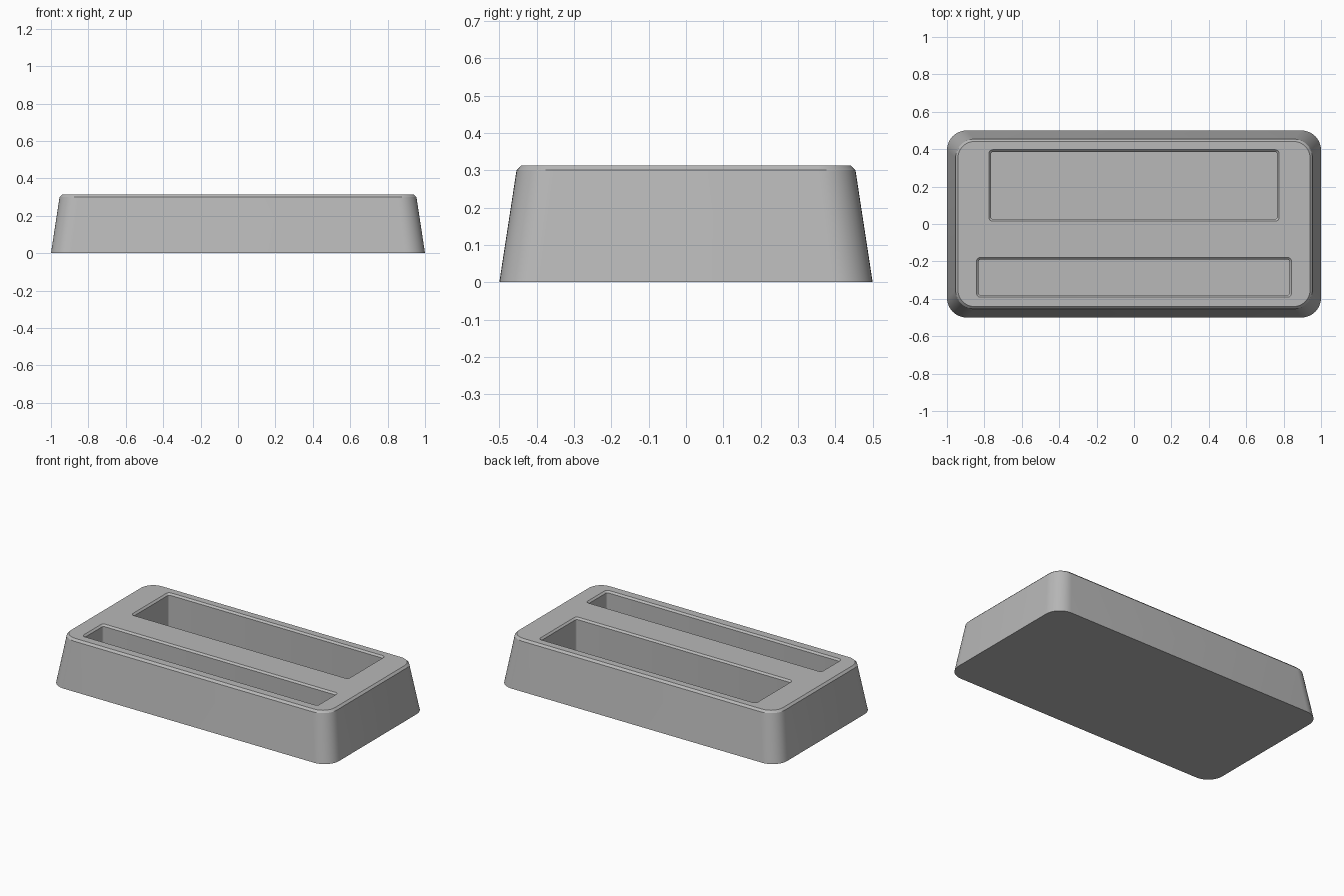
import bpy, bmesh, math

if "Cube" in bpy.data.objects:
    bpy.data.objects.remove(bpy.data.objects["Cube"])

FLOOR = 0.05    # height of the pocket floors
LIP = 0.30      # height where the rim chamfer begins
TOP = 0.313     # top of the block

grey = bpy.data.materials.new("plain grey")
grey.diffuse_color = (0.48, 0.48, 0.48, 1)
grey.use_nodes = True
grey.node_tree.nodes["Principled BSDF"].inputs["Base Color"].default_value = grey.diffuse_color


def rounded_rect(hx, hy, r, segments):
    """Counter-clockwise outline of a rounded rectangle."""
    points = []
    for i, (sx, sy) in enumerate([(1, 1), (-1, 1), (-1, -1), (1, -1)]):
        for k in range(segments + 1):
            a = math.pi / 2 * (i + k / segments)
            points.append((sx * (hx - r) + r * math.cos(a),
                           sy * (hy - r) + r * math.sin(a)))
    return points


def loft(name, rings, segments, center=(0, 0)):
    """Solid through stacked rounded rectangles (z, half x, half y, radius)."""
    bm = bmesh.new()
    loops = [[bm.verts.new((x + center[0], y + center[1], z))
              for x, y in rounded_rect(hx, hy, r, segments)]
             for z, hx, hy, r in rings]
    for low, high in zip(loops, loops[1:]):
        n = len(low)
        for i in range(n):
            j = (i + 1) % n
            bm.faces.new((low[i], low[j], high[j], high[i]))
    bm.faces.new(loops[0][::-1])
    bm.faces.new(loops[-1])
    mesh = bpy.data.meshes.new(name)
    bm.to_mesh(mesh)
    bm.free()
    mesh.materials.append(grey)
    obj = bpy.data.objects.new(name, mesh)
    bpy.context.collection.objects.link(obj)
    return obj


# tapered block with a chamfered rim
block = loft("block", [(0, 1.0, 0.5, 0.105),
                       (LIP, 0.954, 0.454, 0.10),
                       (TOP, 0.941, 0.441, 0.087)], 10)


# pocket cutters with a chamfered mouth
def pocket(name, hx, hy, y):
    c = 0.011
    cutter = loft(name, [(FLOOR, hx - c, hy - c, 0.012),
                         (TOP - c, hx - c, hy - c, 0.012),
                         (TOP, hx, hy, 0.02),
                         (TOP + 0.1, hx, hy, 0.02)], 4, (0, y))
    cutter.hide_render = True
    mod = block.modifiers.new(name, 'BOOLEAN')
    mod.operation = 'DIFFERENCE'
    mod.solver = 'EXACT'
    mod.object = cutter
    bpy.context.view_layer.objects.active = block
    bpy.ops.object.modifier_apply(modifier=name)
    bpy.data.objects.remove(cutter)


pocket("wide_pocket", 0.776, 0.191, 0.206)
pocket("slim_pocket", 0.842, 0.106, -0.285)

# smooth corners, crisp edges
bpy.ops.object.select_all(action='DESELECT')
block.select_set(True)
bpy.context.view_layer.objects.active = block
bpy.ops.object.shade_smooth_by_angle(angle=math.radians(25))
